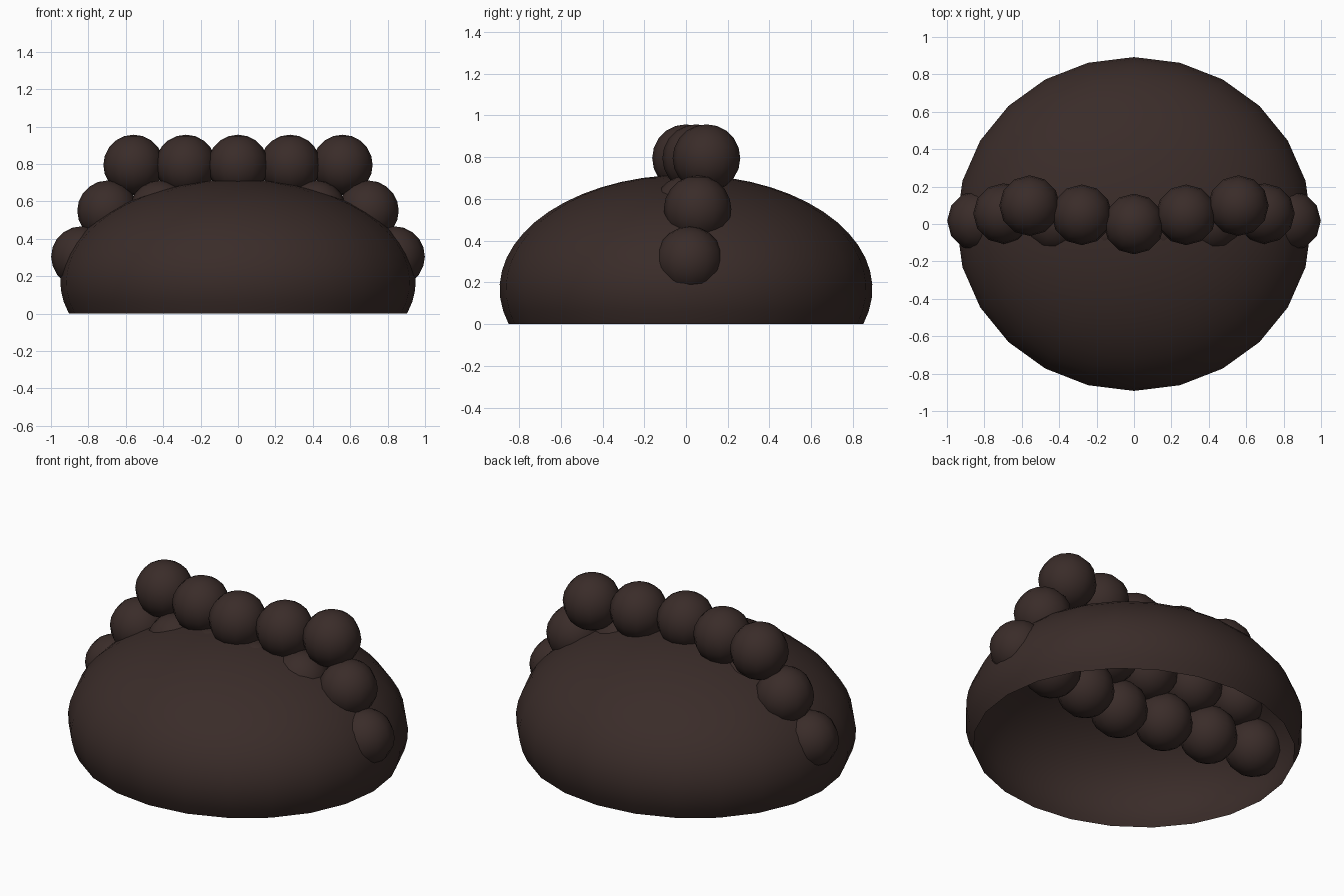
import bpy, bmesh
from math import pi, sin, cos, radians

if "Cube" in bpy.data.objects:
    bpy.data.objects.remove(bpy.data.objects["Cube"])

mat = bpy.data.materials.new("dark_brown")
mat.diffuse_color = (0.042, 0.025, 0.022, 1)
mat.use_nodes = True
mat.node_tree.nodes["Principled BSDF"].inputs["Base Color"].default_value = mat.diffuse_color


def finish(name, bm):
    mesh = bpy.data.meshes.new(name)
    bm.to_mesh(mesh)
    bm.free()
    for p in mesh.polygons:
        p.use_smooth = True
    mesh.materials.append(mat)
    ob = bpy.data.objects.new(name, mesh)
    bpy.context.collection.objects.link(ob)
    return ob


# Open dome: squashed sphere ending 18 degrees below its equator
RX, RY, RZ, ZC = 0.95, 0.893, 0.546, 0.169
SEG, RINGS = 24, 16
bm = bmesh.new()
pole = bm.verts.new((0, 0, ZC + RZ))
rings = []
for i in range(1, RINGS + 1):
    t = radians(108) * i / RINGS
    rings.append([bm.verts.new((RX * sin(t) * cos(2 * pi * j / SEG),
                                RY * sin(t) * sin(2 * pi * j / SEG),
                                ZC + RZ * cos(t))) for j in range(SEG)])
for j in range(SEG):
    k = (j + 1) % SEG
    bm.faces.new((pole, rings[0][j], rings[0][k]))
    for a, b in zip(rings, rings[1:]):
        bm.faces.new((a[j], b[j], b[k], a[k]))
finish("cap_dome", bm)

# Three V-shaped rows of curls: (count, y of the middle, height)
ROWS = [(5, 0.0, 0.795), (6, -0.067, 0.55), (7, -0.13, 0.305)]
for r, (count, y0, z) in enumerate(ROWS):
    for c in range(count):
        i = c - (count - 1) / 2
        bm = bmesh.new()
        bmesh.ops.create_uvsphere(bm, u_segments=12, v_segments=10, radius=0.162)
        curl = finish(f"curl_row{r + 1}_{c + 1}", bm)
        curl.location = (0.279 * i, y0 + 0.049 * abs(i), z)
